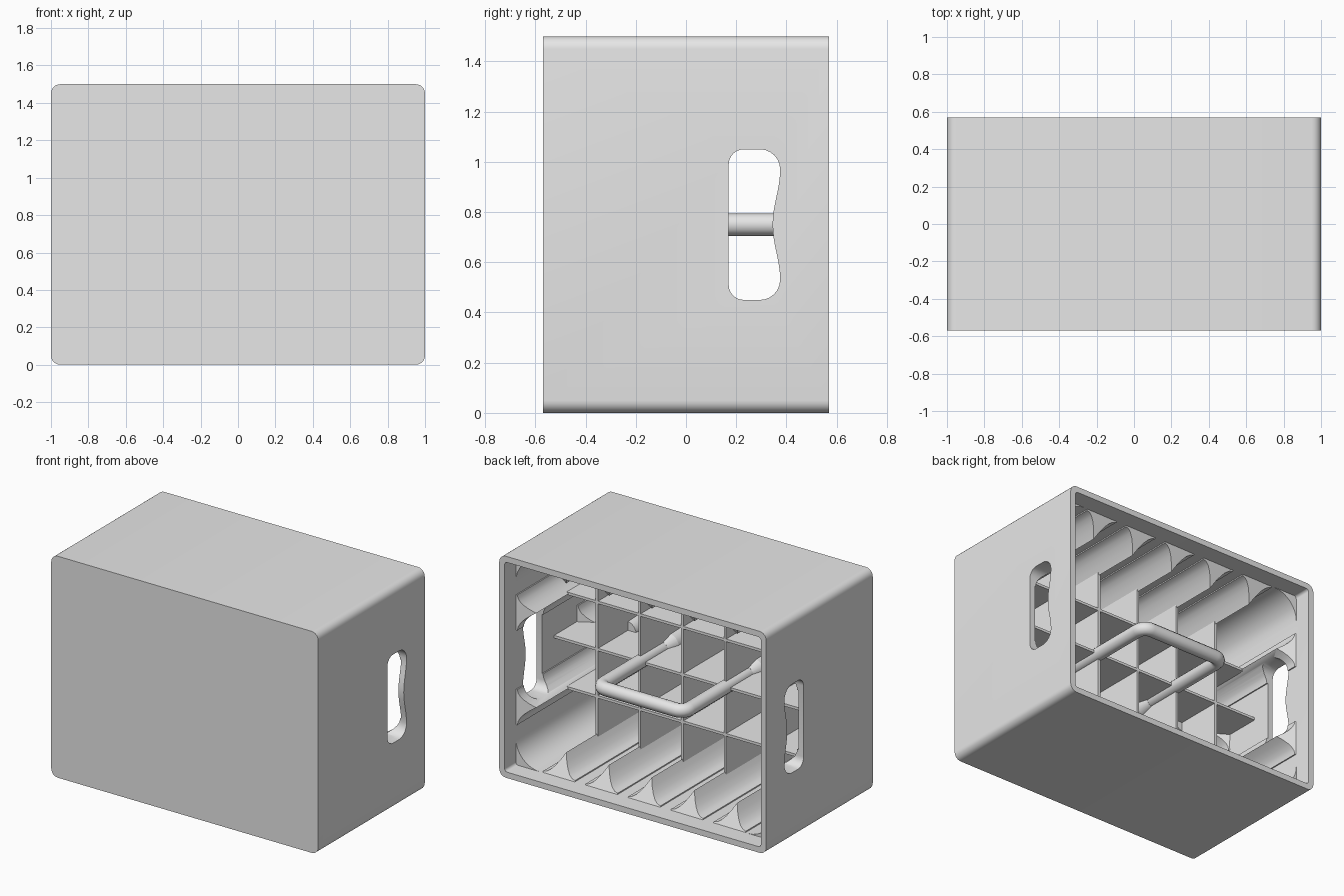
import bpy, bmesh, math
from mathutils import Vector

if "Cube" in bpy.data.objects:
    bpy.data.objects.remove(bpy.data.objects["Cube"])

grey = bpy.data.materials.new("plain grey plastic")
grey.use_nodes = True
grey.diffuse_color = (0.8, 0.8, 0.8, 1)
grey.node_tree.nodes["Principled BSDF"].inputs["Base Color"].default_value = (0.8, 0.8, 0.8, 1)

PITCH = 0.32          # bottle spacing
MID = 0.75            # middle height
FLOOR = -0.53         # inner face of the closed end
RIM = 0.57


def add_loft(bm, lower, upper):
    """Closed solid between two loops with equal point counts."""
    a = [bm.verts.new(p) for p in lower]
    b = [bm.verts.new(p) for p in upper]
    bm.faces.new(a)
    bm.faces.new(b[::-1])
    for i in range(len(a)):
        j = (i + 1) % len(a)
        bm.faces.new((a[j], a[i], b[i], b[j]))


def add_box(bm, lo, hi):
    loops = [[(x, y, z) for x, z in ((lo[0], lo[2]), (hi[0], lo[2]), (hi[0], hi[2]), (lo[0], hi[2]))]
             for y in (lo[1], hi[1])]
    add_loft(bm, *loops)


def finish(name, bm):
    bmesh.ops.recalc_face_normals(bm, faces=bm.faces)
    mesh = bpy.data.meshes.new(name)
    bm.to_mesh(mesh)
    bm.free()
    ob = bpy.data.objects.new(name, mesh)
    bpy.context.collection.objects.link(ob)
    mesh.materials.append(grey)
    return ob


def select(ob):
    bpy.ops.object.select_all(action='DESELECT')
    ob.select_set(True)
    bpy.context.view_layer.objects.active = ob


def smooth(ob):
    select(ob)
    bpy.ops.object.shade_smooth_by_angle(angle=math.radians(35))


def cut(ob, cutter):
    select(ob)
    mod = ob.modifiers.new("cut", 'BOOLEAN')
    mod.operation = 'DIFFERENCE'
    mod.solver = 'EXACT'
    mod.object = cutter
    bpy.ops.object.modifier_apply(modifier=mod.name)


def arc(u, v, r, start, sweep=90, n=6):
    return [(u + r * math.cos(math.radians(start + sweep * i / n)),
             v + r * math.sin(math.radians(start + sweep * i / n))) for i in range(n + 1)]


def rounded_rect(half_u, half_v, r):
    pts = []
    for k, (su, sv) in enumerate(((1, 1), (-1, 1), (-1, -1), (1, -1))):
        pts += arc(su * (half_u - r), MID + sv * (half_v - r), r, 90 * k)
    return pts


# Outer case, closed at the front and open at the back
bm = bmesh.new()
outline = rounded_rect(1, 0.75, 0.05)
add_loft(bm, [(u, -RIM, v) for u, v in outline], [(u, RIM, v) for u, v in outline])
case = finish("outer_case", bm)

bm = bmesh.new()
outline = rounded_rect(0.96, 0.71, 0.02)
add_loft(bm, [(u, FLOOR, v) for u, v in outline], [(u, 0.7, v) for u, v in outline])
cavity = finish("cavity_cutter", bm)

# Hand hole outline: straight inner edge, waisted edge towards the rim
upper = []
for i in range(9):
    t = i / 8
    upper.append((0.345 + 0.03 * (1 - math.cos(math.pi * t)) / 2, MID + 0.22 * t))
upper += arc(0.295, 0.97, 0.08, 0)[1:] + arc(0.23, 0.99, 0.06, 90)
hole = upper + [(y, 2 * MID - z) for y, z in upper[:0:-1]]
bm = bmesh.new()
add_loft(bm, [(-1.2, y, z) for y, z in hole], [(1.2, y, z) for y, z in hole])
slot = finish("hand_hole_cutter", bm)

cut(case, cavity)
cut(case, slot)
smooth(case)


def add_rib(bm, base, normal, half_width, height, end):
    """Concave-sided rib along y whose free end is bevelled back."""
    along = Vector((normal.z, 0, -normal.x))
    steps = 5
    prof = []
    for i in range(-steps, steps + 1):
        s = 1 - abs(i) / steps
        prof.append((half_width * i / steps, 0.008 + height * s * s))
    prof = [(-half_width, -0.01)] + prof + [(half_width, -0.01)]
    low, high = [], []
    for w, h in prof:
        p = base + along * w + normal * h
        low.append((p.x, FLOOR - 0.01, p.z))
        high.append((p.x, end - 0.6 * max(h, 0), p.z))
    add_loft(bm, low, high)


# Ribs between the bottles on the top, bottom and side walls
bm = bmesh.new()
for s in (-1, 1):
    for i in range(-2, 3):
        add_rib(bm, Vector((i * PITCH, 0, MID - s * 0.71)), Vector((0, 0, s)), 0.12, 0.13, 0.45)
    for i in (-1, 0, 1):
        add_rib(bm, Vector((-s * 0.96, 0, MID + i * PITCH)), Vector((s, 0, 0)),
                0.12, 0.1, 0.45 if i else -0.2)
ribs = finish("wall_ribs", bm)
cut(ribs, slot)
smooth(ribs)

# Concave fillings in the four corners
bm = bmesh.new()
for sx in (-1, 1):
    for sz in (-1, 1):
        prof = [(0.965, 0.715)] + arc(0.78, 0.53, 0.18, 0, 90, 8)
        prof = [(sx * u, MID + sz * v) for u, v in prof]
        add_loft(bm, [(u, FLOOR - 0.01, v) for u, v in prof],
                 [(u, 0.45, v) for u, v in prof])
smooth(finish("corner_fillings", bm))

# Divider grid
for name, vertical in (("upright_dividers", True), ("level_dividers", False)):
    bm = bmesh.new()
    t = 0.009
    for i in range(-2, 3) if vertical else (-1, 0, 1):
        c = i * PITCH
        if vertical:
            add_box(bm, (c - t, FLOOR - 0.01, 0.03), (c + t, 0.04, 1.47))
        else:
            add_box(bm, (-0.97, FLOOR - 0.01, MID + c - t), (0.97, 0.04, MID + c + t))
    finish(name, bm)

# Posts at the middle divider crossings
for i in (-2, -1, 1, 2):
    bm = bmesh.new()
    rings = []
    for r, y in ((0.08, FLOOR - 0.01), (0.07, -0.28)):
        rings.append([(i * PITCH + u, y, MID + v) for u, v in arc(0, 0, r, 0, 345, 23)])
    add_loft(bm, *rings)
    if abs(i) == 1:   # tapered collar where the handle enters
        tip = [(i * PITCH + u, -0.2, MID + v) for u, v in arc(0, 0, 0.045, 0, 345, 23)]
        add_loft(bm, rings[1], tip)
    smooth(finish("handle_post" if abs(i) == 1 else "divider_post", bm))

# Carrying handle
half = [(PITCH, -0.3)] + arc(PITCH - 0.06, 0.42, 0.06, 0)
path = half + [(-x, y) for x, y in half[::-1]]
curve = bpy.data.curves.new("carrying_handle", 'CURVE')
curve.dimensions = '3D'
curve.bevel_depth = 0.045
curve.bevel_resolution = 4
curve.use_fill_caps = True
spline = curve.splines.new('POLY')
spline.points.add(len(path) - 1)
for pt, (x, y) in zip(spline.points, path):
    pt.co = (x, y, MID, 1)
handle = bpy.data.objects.new("carrying_handle", curve)
bpy.context.collection.objects.link(handle)
curve.materials.append(grey)
select(handle)
bpy.ops.object.convert(target='MESH')
smooth(bpy.context.view_layer.objects.active)

# Cutters are no longer needed
for helper in (cavity, slot):
    bpy.data.objects.remove(helper)
